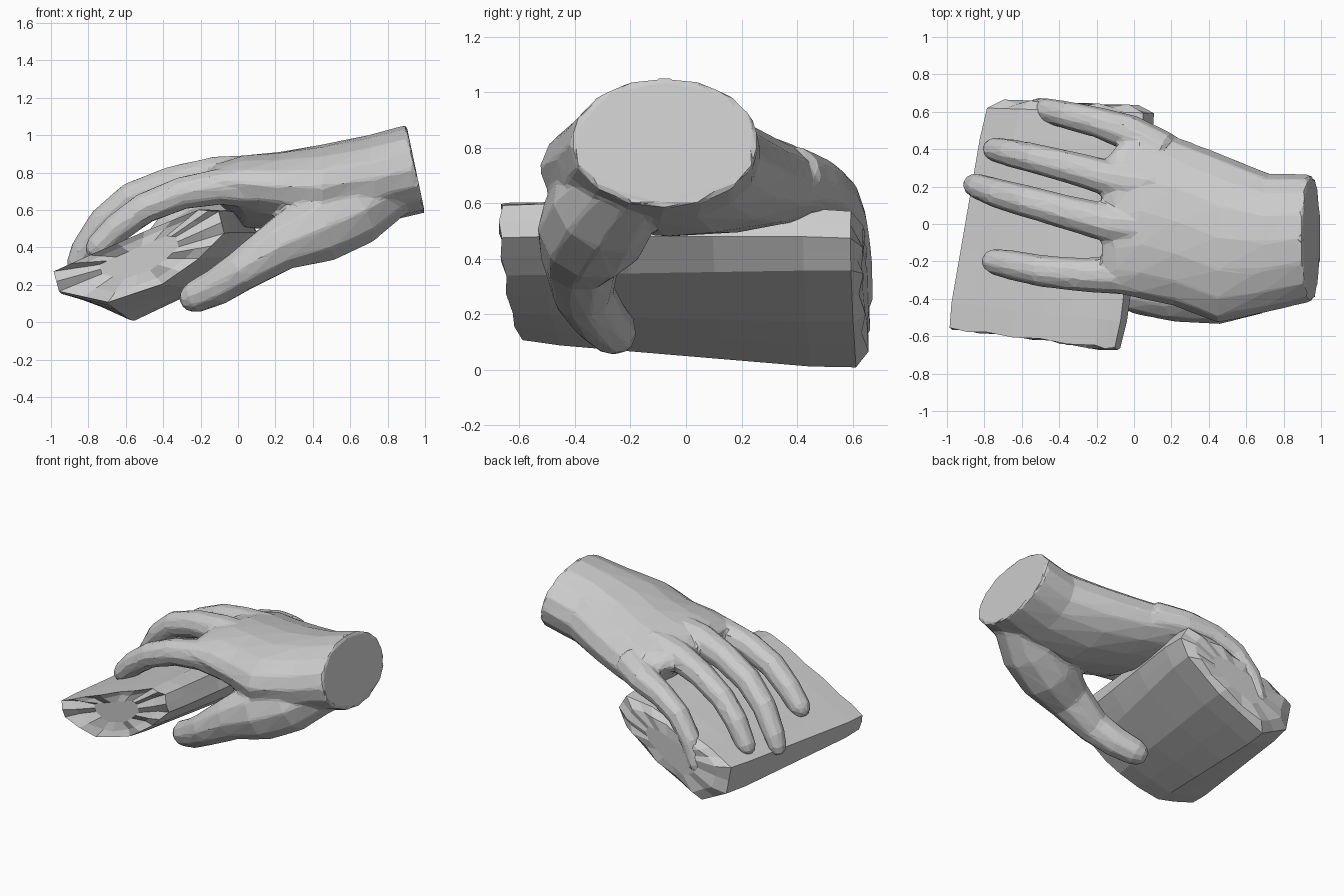
import bpy, bmesh, math
from mathutils import Vector

if "Cube" in bpy.data.objects:
    bpy.data.objects.remove(bpy.data.objects["Cube"])


def loft(name, rings):
    """Skin a list of equal-length closed rings and cap both ends."""
    bm = bmesh.new()
    rows = [[bm.verts.new(p) for p in r] for r in rings]
    n = len(rows[0])
    for a, b in zip(rows, rows[1:]):
        for i in range(n):
            j = (i + 1) % n
            bm.faces.new((a[i], a[j], b[j], b[i]))
    bm.faces.new(rows[0][::-1])
    bm.faces.new(rows[-1])
    bmesh.ops.recalc_face_normals(bm, faces=bm.faces)
    me = bpy.data.meshes.new(name)
    bm.to_mesh(me)
    bm.free()
    ob = bpy.data.objects.new(name, me)
    bpy.context.collection.objects.link(ob)
    return ob


def digit(name, path, n=10):
    """Round tapered tube through (x, y, z, radius) points, with a domed tip."""
    pts = [Vector(p[:3]) for p in path]
    rad = [p[3] for p in path]
    end = (pts[-1] - pts[-2]).normalized()
    pts += [pts[-1] + end * rad[-1] * 0.6, pts[-1] + end * rad[-1] * 0.9]
    rad += [rad[-1] * 0.75, rad[-1] * 0.35]
    rings = []
    for i, p in enumerate(pts):
        t = (pts[min(i + 1, len(pts) - 1)] - pts[max(i - 1, 0)]).normalized()
        side = t.cross(Vector((0, 0, 1))).normalized()
        up = side.cross(t)
        rings.append([p + (side * math.cos(a) + up * math.sin(a)) * rad[i]
                      for a in (2 * math.pi * k / n for k in range(n))])
    return loft(name, rings)


# Wrist and palm: elliptical sections (x, y, z, half width, half height, tilt, lean)
sections = [
    (0.95, -0.075, 0.82, 0.34, 0.235, 0.0, -0.21),
    (0.72, -0.10, 0.765, 0.37, 0.235, 0.0, -0.12),
    (0.45, -0.075, 0.715, 0.455, 0.235, -0.02, 0.0),
    (0.22, 0.015, 0.70, 0.455, 0.21, -0.06, 0.0),
    (0.03, 0.07, 0.70, 0.47, 0.19, -0.09, 0.0),
    (-0.10, 0.02, 0.745, 0.39, 0.11, -0.03, 0.0),
    (-0.17, 0.0, 0.745, 0.33, 0.06, -0.03, 0.0),
]
palm_rings = []
for x, y, z, ry, rz, tilt, lean in sections:
    ring = []
    for k in range(16):
        a = 2 * math.pi * k / 16
        dy, dz = ry * math.cos(a), rz * math.sin(a)
        ring.append((x + lean * dz, y + dy, z + dz + tilt * dy))
    palm_rings.append(ring)
hand = loft("hand", palm_rings)

# Fingers and thumb
digits = {
    "index_finger": [(.1, -.27, .72, .12), (-.1, -.275, .725, .10), (-.3, -.27, .69, .09),
                     (-.5, -.25, .61, .085), (-.65, -.22, .50, .08), (-.75, -.20, .40, .07)],
    "middle_finger": [(.1, -.03, .79, .11), (-.12, 0, .785, .105), (-.35, .06, .745, .092),
                      (-.57, .12, .665, .086), (-.72, .16, .54, .08), (-.83, .20, .38, .07),
                      (-.86, .21, .31, .06)],
    "ring_finger": [(.1, .20, .77, .11), (-.12, .24, .755, .098), (-.33, .30, .71, .087),
                    (-.53, .35, .62, .08), (-.66, .38, .50, .075), (-.75, .40, .36, .065)],
    "little_finger": [(.15, .38, .69, .12), (-.03, .49, .66, .098), (-.2, .545, .62, .082),
                      (-.35, .58, .54, .075), (-.46, .605, .40, .068), (-.52, .62, .25, .055)],
    "thumb": [(.82, -.20, .72, .16), (.62, -.29, .60, .20), (.42, -.34, .505, .20),
              (.22, -.38, .41, .145), (.02, -.37, .275, .112), (-.12, -.31, .185, .10),
              (-.23, -.26, .135, .088)],
}
parts = [digit(name, path) for name, path in digits.items()]

# Fuse the hand into one skin with low-poly facets
bpy.ops.object.select_all(action='DESELECT')
for ob in parts + [hand]:
    ob.select_set(True)
bpy.context.view_layer.objects.active = hand
bpy.ops.object.join()
remesh = hand.modifiers.new("fuse", 'REMESH')
remesh.mode = 'VOXEL'
remesh.voxel_size = 0.014
soften = hand.modifiers.new("soften", 'SMOOTH')
soften.factor = 0.5
soften.iterations = 4
facets = hand.modifiers.new("facets", 'DECIMATE')
facets.ratio = 0.04

# Cushion: side outlines (x, z) at the near and far ends, blended along y
near = [(-1, .27), (-.8, .36), (-.5, .49), (-.2, .61), (-.09, .6),
        (-.06, .48), (-.2, .34), (-.4, .2), (-.7, .1), (-.97, .16)]
far = [(-.8, .3), (-.62, .4), (-.4, .48), (-.15, .56), (.06, .58),
       (.12, .48), (.06, .36), (-.2, .17), (-.56, .0), (-.76, .1)]


def refine(poly):
    out = []
    for a, b in zip(poly, poly[1:] + poly[:1]):
        out += [a, ((a[0] + b[0]) / 2, (a[1] + b[1]) / 2)]
    return out


near, far = refine(near), refine(far)


def cushion_ring(t, scale=1.0, shift=0.0, pleat=0.0):
    ring = []
    for i, (a, b) in enumerate(zip(near, far)):
        x, z = a[0] + (b[0] - a[0]) * t, a[1] + (b[1] - a[1]) * t
        cx, cz = -.53 + .2 * t, .34 - .04 * t
        y0 = -.56 - .11 * (x + 1) / .94      # near edge runs at a slant
        y1 = .60 - .03 * (x + .8)            # far edge
        y = y0 + (y1 - y0) * t + shift + pleat * (-1) ** i
        ring.append((cx + (x - cx) * scale, y, cz + (z - cz) * scale))
    return ring


loft("cushion", [
    cushion_ring(0, .45, .02),
    cushion_ring(0, .75, .015, .02),
    cushion_ring(0, .97, .0, .006),
    cushion_ring(.12), cushion_ring(.37), cushion_ring(.62), cushion_ring(.88),
    cushion_ring(1, .97, .02),
    cushion_ring(1, .78, .055, .01),
    cushion_ring(1, .45, .06),
])
